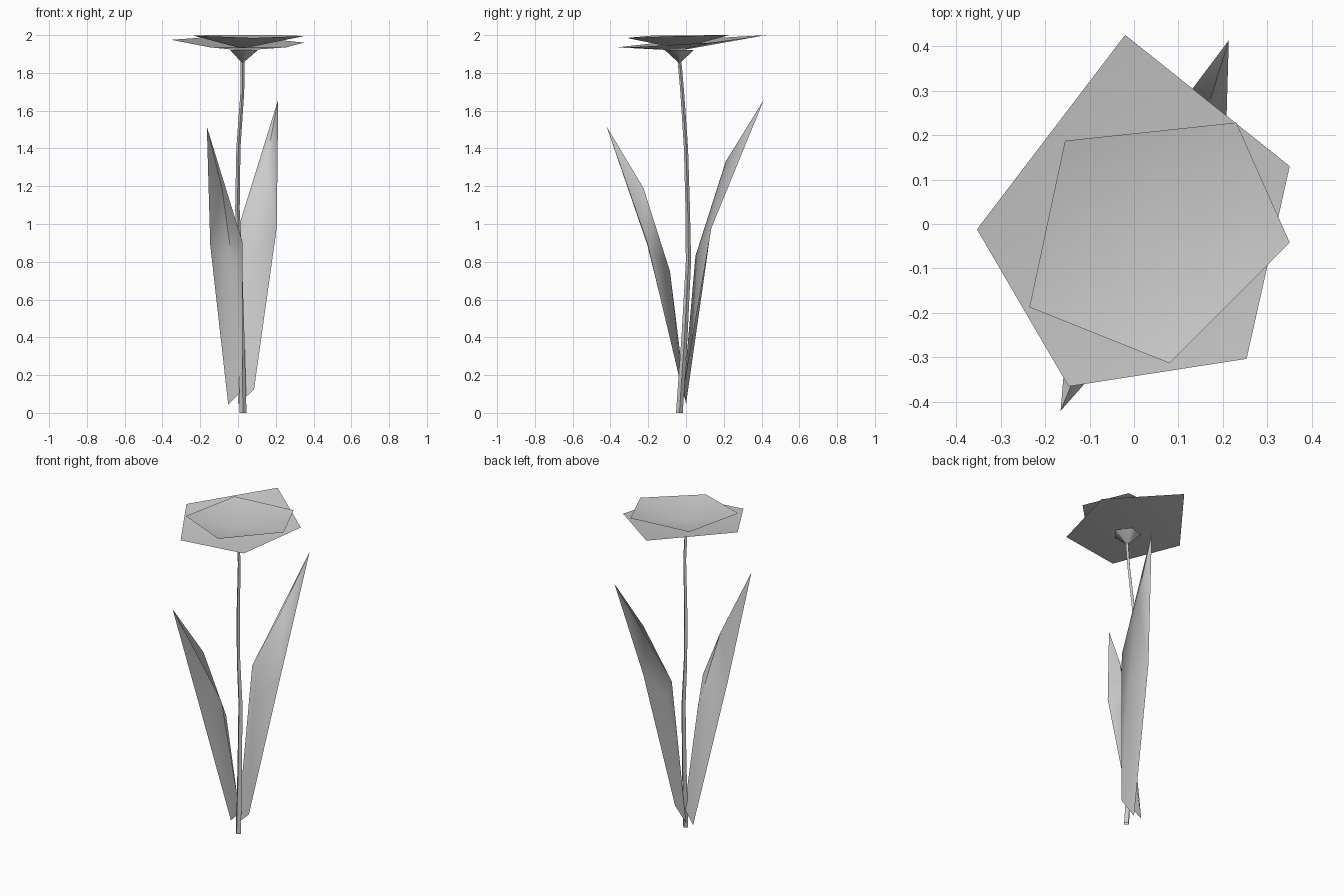
import bpy
from math import cos, sin, tau


def make(name, verts, faces, angle=1.2):
    me = bpy.data.meshes.new(name)
    me.from_pydata(verts, [], faces)
    me.update()
    ob = bpy.data.objects.new(name, me)
    bpy.context.collection.objects.link(ob)
    bpy.ops.object.select_all(action='DESELECT')
    ob.select_set(True)
    bpy.context.view_layer.objects.active = ob
    bpy.ops.object.shade_smooth_by_angle(angle=angle)
    return ob


def tube(name, rings, sides):
    # rings: (x, y, z, radius) from bottom to top
    verts = [(x + r * cos(tau * i / sides), y + r * sin(tau * i / sides), z)
             for x, y, z, r in rings for i in range(sides)]
    faces = [(k * sides + i, k * sides + (i + 1) % sides,
              (k + 1) * sides + (i + 1) % sides, (k + 1) * sides + i)
             for k in range(len(rings) - 1) for i in range(sides)]
    return make(name, verts, faces)


def petal_layer(name, centre, rim):
    # shallow five-sided dish
    n = len(rim)
    return make(name, [centre] + rim,
                [(0, i + 1, (i + 1) % n + 1) for i in range(n)])


def leaf(name, base_l, base_r, edge_l, edge_r, rib_low, rib_high, tip):
    # folded sheet with a midrib facing the stem
    verts = [base_l, base_r, edge_l, edge_r, rib_low, rib_high, tip]
    faces = [(0, 1, 4), (0, 4, 2), (1, 3, 4), (2, 4, 5),
             (3, 5, 4), (2, 5, 6), (3, 6, 5)]
    return make(name, verts, faces)


# Curved stem
tube("stem", [(0.027, -0.035, 0, 0.018), (0.018, -0.008, 0.4, 0.016),
              (0.008, 0.013, 0.8, 0.014), (-0.003, 0.009, 1.08, 0.012),
              (0.002, 0.0, 1.4, 0.011), (0.023, -0.02, 1.7, 0.010),
              (0.024, -0.035, 1.87, 0.010)], 4)

# Calyx under the bloom
tube("calyx", [(0.024, -0.035, 1.855, 0.006), (0.024, -0.035, 1.92, 0.08)], 5)

# Two petal layers, listed counterclockwise
petal_layer("lower_petals", (0.024, -0.035, 1.918),
            [(-0.02, 0.425, 2.0), (-0.353, -0.012, 1.975),
             (-0.147, -0.365, 1.935), (0.253, -0.303, 1.935),
             (0.35, 0.13, 1.96)])
petal_layer("upper_petals", (0.024, -0.035, 1.928),
            [(0.23, 0.228, 2.0), (-0.155, 0.187, 2.0),
             (-0.235, -0.187, 1.997), (0.08, -0.313, 1.985),
             (0.35, -0.042, 1.995)])

# Leaves
leaf("back_leaf", (0.0, 0.0, 0.045), (0.085, -0.012, 0.125),
     (0.005, 0.135, 0.99), (0.205, 0.135, 0.98),
     (0.085, 0.05, 0.83), (0.15, 0.21, 1.33), (0.213, 0.413, 1.66))
leaf("front_leaf", (-0.052, 0.003, 0.045), (0.025, -0.02, 0.12),
     (-0.147, -0.205, 0.89), (0.025, -0.205, 0.90),
     (-0.023, -0.085, 0.75), (-0.085, -0.225, 1.19), (-0.165, -0.42, 1.515))
